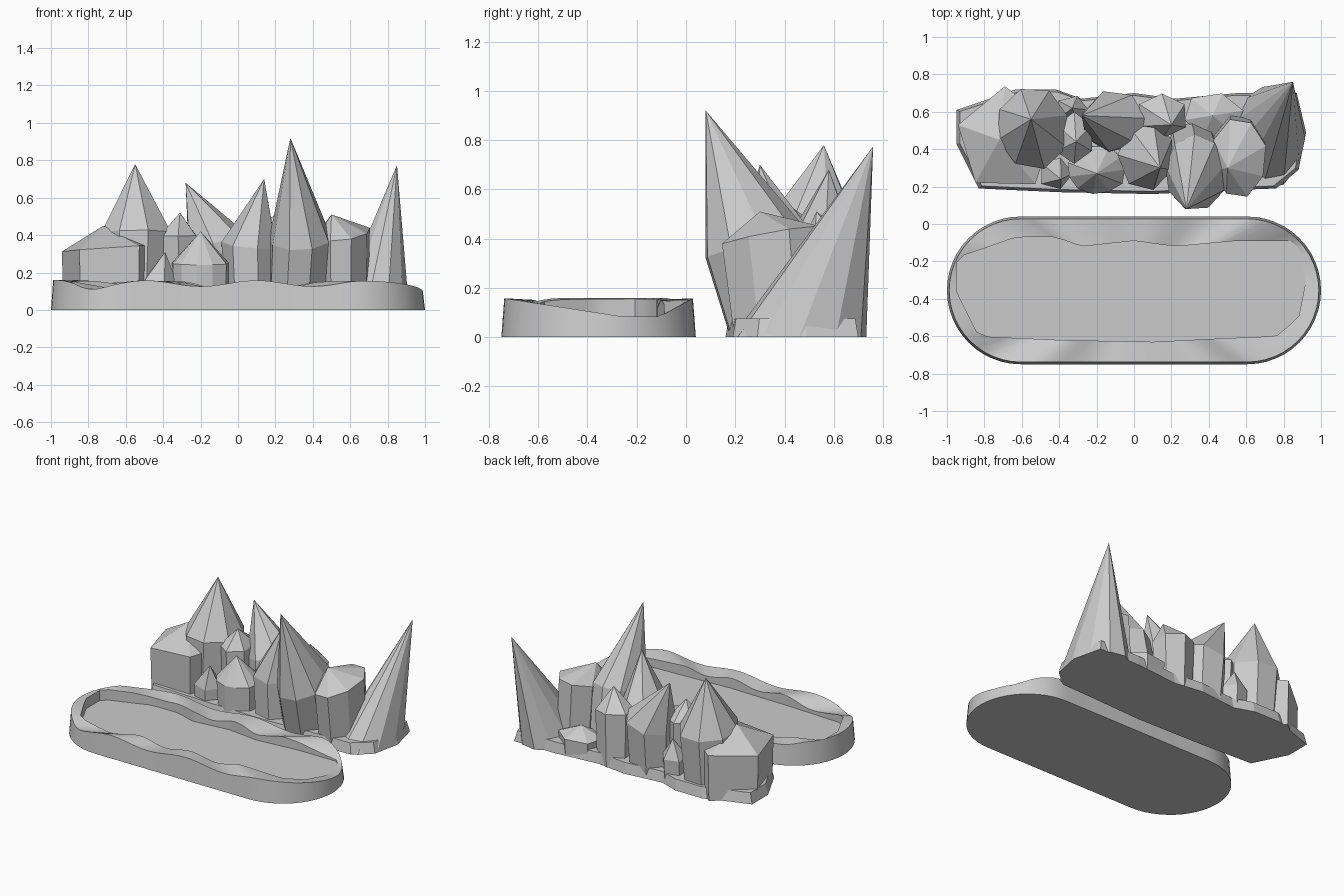
import bpy, bmesh, math, random
from mathutils import Vector

cube = bpy.data.objects.get("Cube")
if cube:
    bpy.data.objects.remove(cube)
random.seed(4)

stone = bpy.data.materials.new("stone grey")
stone.use_nodes = True
GREY = (0.6, 0.6, 0.6, 1)
stone.diffuse_color = GREY
stone.node_tree.nodes["Principled BSDF"].inputs["Base Color"].default_value = GREY


def loft(name, rings, apex=None):
    """Join rings of points, closing the bottom and the top (cap or apex)."""
    bm = bmesh.new()
    rows = [[bm.verts.new(p) for p in ring] for ring in rings]
    n = len(rows[0])
    for low, high in zip(rows, rows[1:]):
        for i in range(n):
            j = (i + 1) % n
            bm.faces.new((low[i], low[j], high[j], high[i]))
    bm.faces.new(rows[0][::-1])
    if apex:
        tip = bm.verts.new(apex)
        for i in range(n):
            bm.faces.new((rows[-1][i], rows[-1][(i + 1) % n], tip))
    else:
        bm.faces.new(rows[-1])
    bmesh.ops.recalc_face_normals(bm, faces=bm.faces)
    mesh = bpy.data.meshes.new(name)
    bm.to_mesh(mesh)
    bm.free()
    mesh.materials.append(stone)
    obj = bpy.data.objects.new(name, mesh)
    bpy.context.collection.objects.link(obj)
    return obj


def crystal(name, apex, girdle, radii, foot, shrink, n, twist=0.0):
    """Faceted crystal: foot on the ground, tilted girdle ring, pointed tip."""
    lean = Vector(apex) - Vector((foot[0], foot[1], 0))
    low, mid = [], []
    for i in range(n):
        a = math.tau * (i + twist) / n
        k = random.uniform(0.96, 1.06)
        dx, dy = radii[0] * k * math.cos(a), radii[1] * k * math.sin(a)
        low.append((foot[0] + dx * shrink, foot[1] + dy * shrink, 0))
        dz = -(dx * lean.x + dy * lean.y) / lean.z
        mid.append((girdle[0] + dx, girdle[1] + dy, girdle[2] + dz))
    return loft(name, [low, mid], apex)


# Shared outline of the recess and the cluster's root slab
OUTLINE = [(-0.95, -0.18), (-0.95, -0.36), (-0.83, -0.6), (-0.4, -0.62),
           (0.1, -0.63), (0.5, -0.61), (0.76, -0.6), (0.88, -0.5), (0.92, -0.3),
           (0.87, -0.09), (0.55, -0.09), (0.22, -0.12), (0, -0.09),
           (-0.28, -0.12), (-0.42, -0.07), (-0.63, -0.07), (-0.8, -0.13)]
MID_Y, END_X, RADIUS = -0.355, 0.605, 0.395


def toward_outline(p):
    """Point where the ray from the tray centre through p meets the outline."""
    for (ax, ay), (bx, by) in zip(OUTLINE, OUTLINE[1:] + OUTLINE[:1]):
        ay, by = ay - MID_Y, by - MID_Y
        px, py = p[0], p[1] - MID_Y
        ex, ey = bx - ax, by - ay
        det = ex * py - ey * px
        if abs(det) < 1e-9:
            continue
        t = (ex * ay - ey * ax) / det
        s = (px * ay - py * ax) / det
        if t > 0 and 0 <= s <= 1:
            return px * t, py * t + MID_Y
    return p[0] * 0.9, p[1] * 0.9


# Tray: stadium outline with a wavy rim, lowest at its left end
path = []
for side, start in ((1, -math.pi / 2), (-1, math.pi / 2)):
    for i in range(25):
        a = start + math.pi * i / 24
        path.append((side * END_X, math.cos(a), math.sin(a)))
    for i in range(1, 24):
        path.append((side * END_X * (1 - i / 12), 0, side))


def rim_height(x, y):
    wave = 0.142 + 0.016 * math.cos(10.5 * (min(x, 0.7) - 0.1))
    rise = 0.03 * min(1, max(0, -x - 0.6) / 0.3)
    dip = 0.04 * math.exp(-((x + 0.78) / 0.13) ** 2 - ((y + 0.66) / 0.12) ** 2)
    low = max(0, min(1, (y + 0.75) / 0.5, (0.04 - y) / 0.14)) if x > END_X else 0
    return (min(0.16, wave + rise) - dip) * (1 - low) + 0.083 * low


rings = [[], [], [], []]
for cx, nx, ny in path:
    foot = (cx + nx * RADIUS, MID_Y + ny * RADIUS)
    top = (cx + nx * (RADIUS - 0.012), MID_Y + ny * (RADIUS - 0.012))
    inner = toward_outline(foot)
    h = rim_height(*foot)
    rings[0].append((*foot, 0))
    rings[1].append((*top, h))
    rings[2].append((*inner, max(0.082, h - 0.006)))
    rings[3].append((*inner, 0.08))
tray = loft("display_tray", rings)
bpy.context.view_layer.objects.active = tray
tray.select_set(True)
bpy.ops.object.shade_smooth_by_angle(angle=math.radians(30))
tray.select_set(False)

# Root slab joining the crystals
slab = [[(x, y + 0.79, 0) for x, y in OUTLINE],
        [(x * 0.98, 0.45 + (y + 0.34) * 0.95, 0.075) for x, y in OUTLINE]]
loft("crystal_root_slab", slab)

# Leaning end crystal, a plain cone
cone = [(0.715 + 0.2 * math.cos(math.tau * i / 11), 0.46 + 0.275 * math.sin(math.tau * i / 11), 0)
        for i in range(11)]
loft("leaning_end_crystal", [cone], (0.85, 0.76, 0.775))

# Large crystals
crystal("tall_front_crystal", (0.28, 0.08, 0.92), (0.33, 0.28, 0.385), (0.17, 0.2),
        (0.31, 0.37), 0.95, 9, 0.3)
crystal("peaked_crystal", (-0.55, 0.56, 0.78), (-0.545, 0.515, 0.41), (0.2, 0.22),
        (-0.55, 0.5), 0.88, 8, 0.4)
crystal("blunt_end_crystal", (-0.72, 0.45, 0.45), (-0.69, 0.445, 0.33), (0.27, 0.28),
        (-0.69, 0.445), 0.97, 5, 0.25)
crystal("rear_middle_crystal", (-0.28, 0.58, 0.68), (-0.11, 0.55, 0.35), (0.17, 0.16),
        (-0.11, 0.53), 0.92, 7, 0.1)
crystal("front_middle_crystal", (0.14, 0.3, 0.7), (0.07, 0.37, 0.35), (0.15, 0.19),
        (0.08, 0.37), 0.95, 7, 0.5)
crystal("blunt_side_crystal", (0.5, 0.3, 0.51), (0.56, 0.35, 0.41), (0.145, 0.21),
        (0.56, 0.39), 0.95, 8, 0.4)

# Small crystals filling the gaps
crystal("domed_crystal", (-0.2, 0.27, 0.42), (-0.2, 0.29, 0.25), (0.155, 0.13),
        (-0.2, 0.3), 0.95, 11)
crystal("small_inner_crystal", (-0.31, 0.44, 0.52), (-0.32, 0.46, 0.4), (0.11, 0.14),
        (-0.31, 0.46), 0.9, 6, 0.5)
crystal("small_front_spike", (-0.39, 0.24, 0.31), (-0.42, 0.27, 0.16), (0.09, 0.09),
        (-0.42, 0.27), 0.95, 5)
crystal("small_rear_spike", (-0.33, 0.62, 0.31), (-0.33, 0.61, 0.18), (0.09, 0.08),
        (-0.33, 0.6), 0.95, 5)
crystal("rear_gem_crystal", (0.2, 0.53, 0.51), (0.15, 0.58, 0.37), (0.14, 0.12),
        (0.15, 0.58), 0.9, 6, 0.5)
crystal("rear_low_crystal", (0.42, 0.58, 0.19), (0.42, 0.58, 0.12), (0.16, 0.12),
        (0.42, 0.58), 0.95, 6, 0.2)
